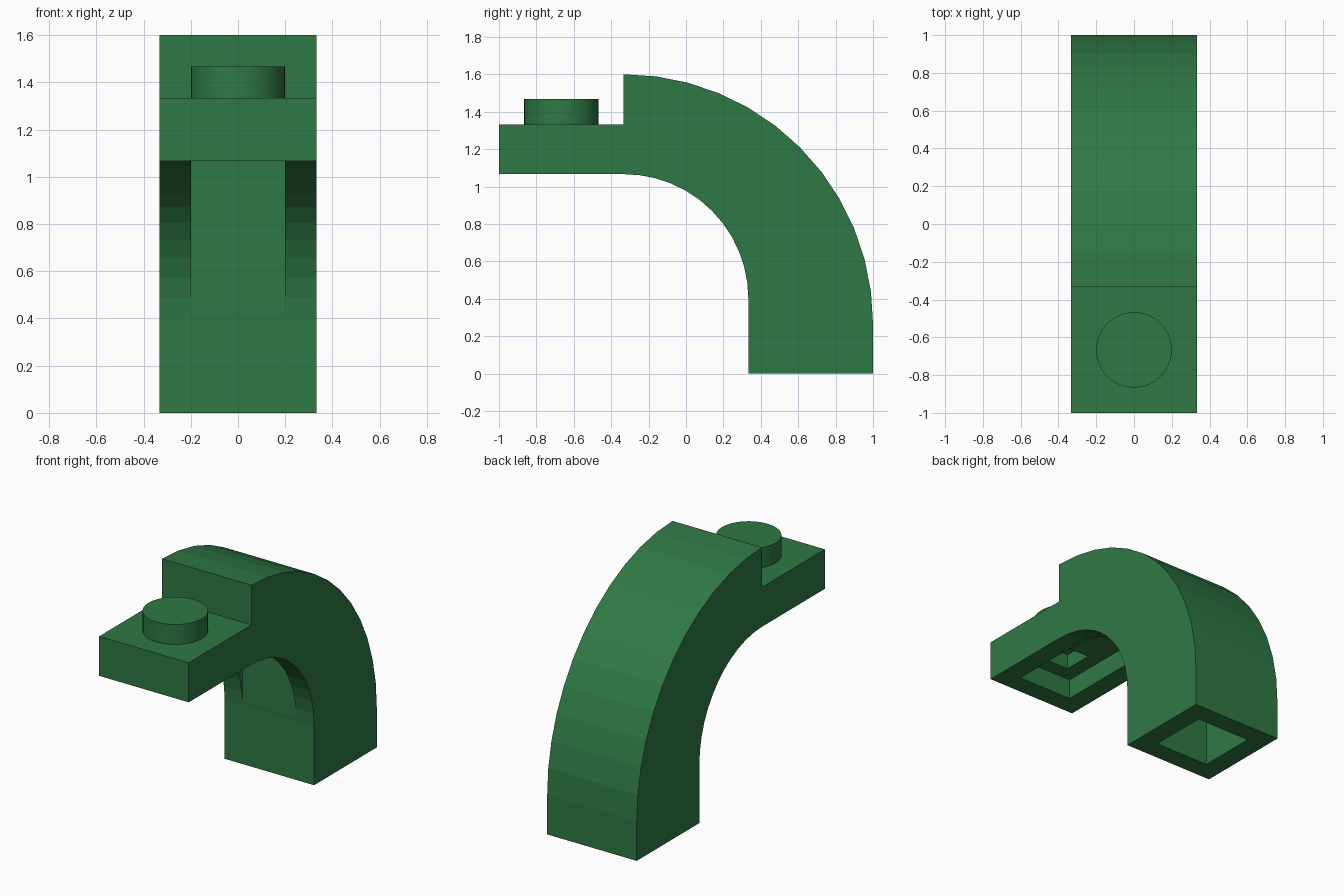
import bpy, bmesh
from math import sin, cos, radians
from mathutils import Matrix

if "Cube" in bpy.data.objects:
    bpy.data.objects.remove(bpy.data.objects["Cube"], do_unlink=True)

green = bpy.data.materials.new("green plastic")
green.use_nodes = True
colour = (0.028, 0.19, 0.058, 1)
green.diffuse_color = colour
green.node_tree.nodes["Principled BSDF"].inputs["Base Color"].default_value = colour

HALF = 1 / 3    # half width, also the arc centre distance
RIM = 0.2       # half width of the hollows
STEPS = 12      # facets in each quarter arc


def add_object(name, bm):
    bmesh.ops.recalc_face_normals(bm, faces=bm.faces)
    mesh = bpy.data.meshes.new(name)
    bm.to_mesh(mesh)
    bm.free()
    mesh.materials.append(green)
    obj = bpy.data.objects.new(name, mesh)
    bpy.context.collection.objects.link(obj)
    return obj


def arc(centre_z, radius):
    """Quarter arc in the side plane, from the top down to the back."""
    angles = [radians(90 * i / STEPS) for i in range(STEPS + 1)]
    return [(-HALF + radius * sin(a), centre_z + radius * cos(a)) for a in angles]


def cut_box(target, name, half_x, y0, y1, z0, z1):
    """Hollow a box out of the target."""
    bm = bmesh.new()
    bmesh.ops.create_cube(bm, size=1)
    bmesh.ops.scale(bm, vec=(2 * half_x, y1 - y0, z1 - z0), verts=bm.verts)
    bmesh.ops.translate(bm, vec=(0, (y0 + y1) / 2, (z0 + z1) / 2), verts=bm.verts)
    cutter = add_object(name, bm)
    cutter.hide_render = True
    mod = target.modifiers.new(name, "BOOLEAN")
    mod.operation = "DIFFERENCE"
    mod.solver = "EXACT"
    mod.object = cutter
    bpy.context.view_layer.objects.active = target
    bpy.ops.object.modifier_apply(modifier=mod.name)
    bpy.data.objects.remove(cutter, do_unlink=True)


# Arch body: side profile extruded across the width
outer = arc(0.267, 4 / 3)
inner = arc(0.4, 2 / 3)
profile = [(-1, 1.067), (-1, 1.333), (-HALF, 1.333)] + outer
profile += [(1, 0), (HALF, 0)] + inner[::-1]
bm = bmesh.new()
side = bm.faces.new([bm.verts.new((-HALF, y, z)) for y, z in profile])
swept = bmesh.ops.extrude_face_region(bm, geom=[side])
moved = [v for v in swept["geom"] if isinstance(v, bmesh.types.BMVert)]
bmesh.ops.translate(bm, vec=(2 * HALF, 0, 0), verts=moved)
body = add_object("arch_body", bm)

# Hollows under the ledge and arch, inside the stud base and up the leg
cut_box(body, "ledge_hollow", RIM, -0.867, 0.332, 0.42, 1.2)
cut_box(body, "stud_hollow", 0.1, -0.767, -0.567, 1.1, 1.3)
cut_box(body, "leg_hollow", RIM, 0.467, 0.867, -0.1, 0.6)

# Round stud on the ledge
bm = bmesh.new()
bmesh.ops.create_cone(bm, cap_ends=True, segments=32, radius1=RIM, radius2=RIM,
                      depth=0.147, matrix=Matrix.Translation((0, -2 / 3, 1.3935)))
stud = add_object("stud", bm)
bpy.ops.object.select_all(action="DESELECT")
stud.select_set(True)
bpy.context.view_layer.objects.active = stud
bpy.ops.object.shade_smooth_by_angle(angle=radians(30))
